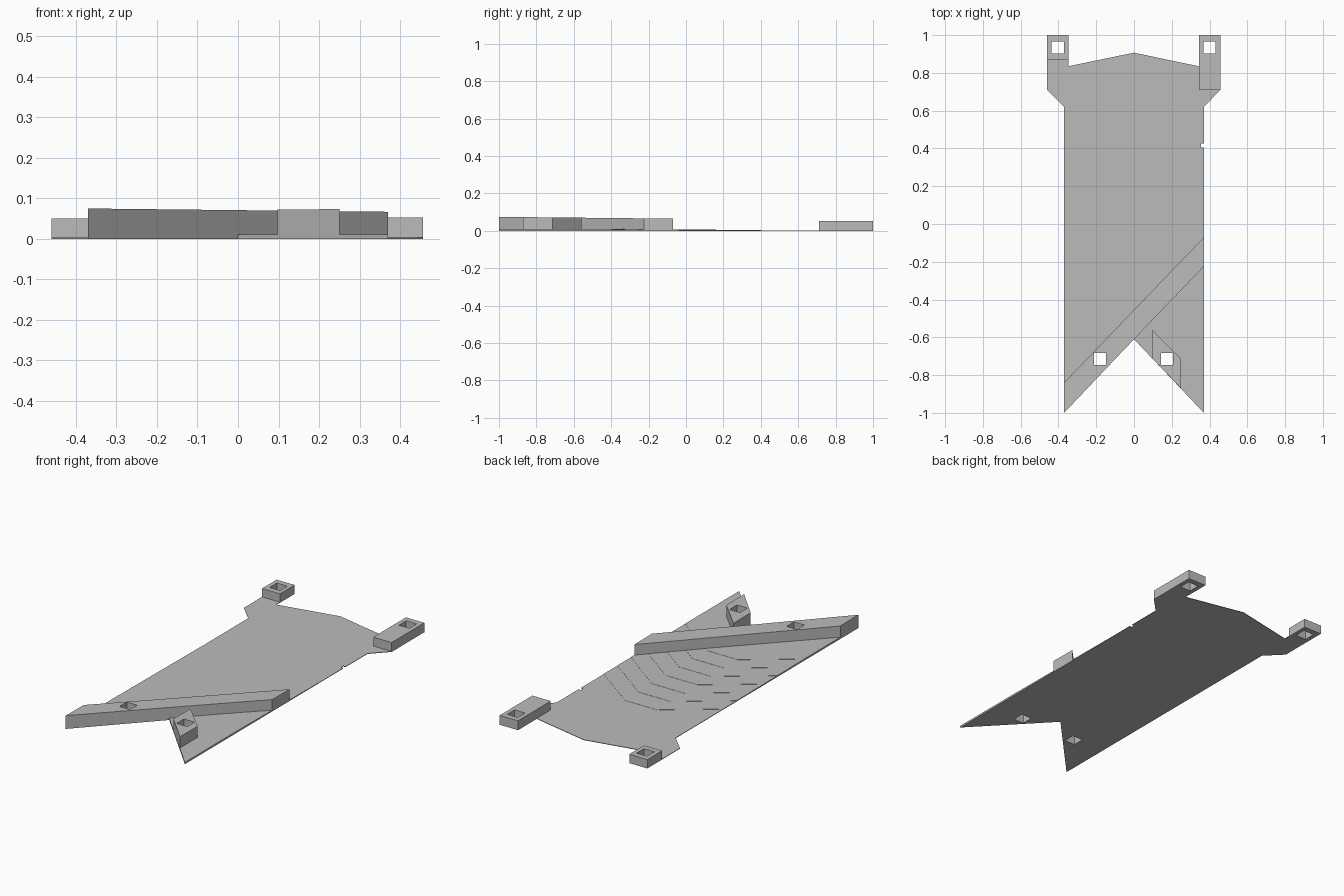
import bpy
import bmesh
from mathutils import Vector

cube = bpy.data.objects.get("Cube")
if cube:
    bpy.data.objects.remove(cube, do_unlink=True)

grey = bpy.data.materials.new("plain_grey")
grey.use_nodes = True
colour = (0.5, 0.5, 0.5, 1)
grey.diffuse_color = colour
grey.node_tree.nodes["Principled BSDF"].inputs["Base Color"].default_value = colour

HOLE = 0.0325      # half the width of a square hole
BASE = 0.003       # thickness of the thin back end
STEP = 0.001       # rise of each terrace
W = 0.37           # half the plate width
NOTCH = -0.61      # inner point of the front notch


def square(centre):
    x, y = centre
    return [(x + i * HOLE, y + j * HOLE) for i, j in ((-1, -1), (1, -1), (1, 1), (-1, 1))]


def prism(name, outline, bottom, top, holes=()):
    """Upright slab with square through holes; top is a height or a function of y."""
    height = top if callable(top) else lambda y: top
    bm = bmesh.new()
    for loop in [outline] + [square(h) for h in holes]:
        verts = [bm.verts.new((x, y, bottom)) for x, y in loop]
        for a, b in zip(verts, verts[1:] + verts[:1]):
            bm.edges.new((a, b))
    bmesh.ops.triangle_fill(bm, edges=bm.edges[:], use_beauty=True, normal=Vector((0, 0, 1)))
    grown = bmesh.ops.extrude_face_region(bm, geom=bm.faces[:])["geom"]
    for v in grown:
        if isinstance(v, bmesh.types.BMVert):
            v.co.z = height(v.co.y)
    bmesh.ops.recalc_face_normals(bm, faces=bm.faces[:])
    bmesh.ops.dissolve_limit(bm, angle_limit=0.001, verts=bm.verts[:], edges=bm.edges[:])
    mesh = bpy.data.meshes.new(name)
    bm.to_mesh(mesh)
    bm.free()
    mesh.materials.append(grey)
    obj = bpy.data.objects.new(name, mesh)
    bpy.context.collection.objects.link(obj)
    return obj


front_holes = [(-0.18, -0.715), (0.175, -0.715)]
tab_holes = [(-0.403, 0.935), (0.4, 0.935)]
front = [(-W, -1), (0, NOTCH), (W, -1)]

# Thin base plate with front notch, side nick, ears and a peaked back edge
plate = front + [
    (W, 0.405), (W - 0.015, 0.405), (W - 0.015, 0.425), (W, 0.425),
    (W, 0.62), (0.457, 0.71), (0.457, 1), (0.343, 1), (0.343, 0.835), (0, 0.907),
    (-0.348, 0.835), (-0.348, 1), (-0.46, 1), (-0.46, 0.71), (-W, 0.62)]
prism("base_plate", plate, 0, BASE, front_holes + tab_holes)

# Very low terraces that thicken the plate towards the front
for k in range(7):
    y = 0.4 - 0.12 * k
    terrace = front + [(W, y - 0.2), (0.1, y), (-0.1, y), (-W, y - 0.2)]
    prism(f"terrace_{k + 1}", terrace, BASE + STEP * k, BASE + STEP * (k + 1), front_holes)


# Raised parts at the front share one gently sloping top
def slope(y):
    return 0.065 + 0.0105 * (-0.07 - y)


bar = [(-W, -1), (0, NOTCH), (W, -0.225), (W, -0.07), (-W, -0.84)]
prism("diagonal_bar", bar, BASE, slope, front_holes[:1])

block = [(0.097, -0.56), (0.097, -0.712), (0.25, -0.872), (0.25, -0.715)]
prism("short_block", block, BASE, slope, front_holes[1:])

# Mounting tabs on the back ears
for name, x0, x1, y0, z, hole in (
        ("right_tab", -0.46, -0.348, 0.87, 0.05, tab_holes[0]),
        ("left_tab", 0.343, 0.457, 0.71, 0.053, tab_holes[1])):
    prism(name, [(x0, y0), (x1, y0), (x1, 1), (x0, 1)], BASE, z, [hole])
